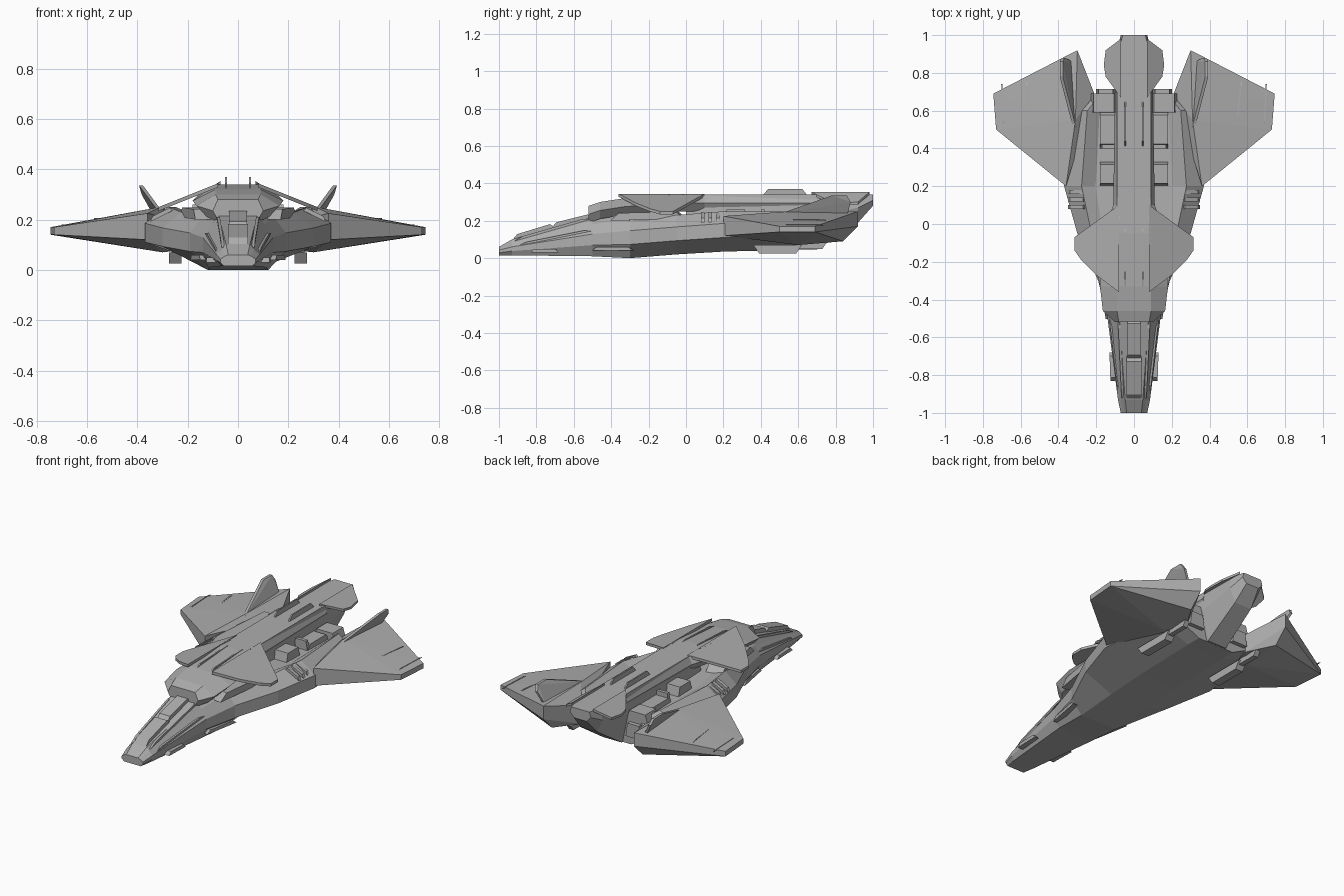
import bpy, bmesh
from mathutils import Vector

cube = bpy.data.objects.get("Cube")
if cube:
    bpy.data.objects.remove(cube, do_unlink=True)

shade = 0.42
grey = bpy.data.materials.new("hull_grey")
grey.use_nodes = True
grey.diffuse_color = (shade, shade, shade, 1)
grey.node_tree.nodes["Principled BSDF"].inputs["Base Color"].default_value = grey.diffuse_color


def finish(name, bm, mirror=False):
    bmesh.ops.recalc_face_normals(bm, faces=bm.faces)
    mesh = bpy.data.meshes.new(name)
    bm.to_mesh(mesh)
    bm.free()
    mesh.materials.append(grey)
    obj = bpy.data.objects.new(name, mesh)
    bpy.context.collection.objects.link(obj)
    if mirror:
        obj.modifiers.new("both_sides", 'MIRROR')


def loft(name, section, stations):
    """Skin symmetric rings; section turns a station into its left half."""
    bm = bmesh.new()
    rings = []
    for y, *sizes in stations:
        half = section(*sizes)
        ring = half + [(-x, z) for x, z in reversed(half)]
        rings.append([bm.verts.new((x, y, z)) for x, z in ring])
    count = len(rings[0])
    for front, back in zip(rings, rings[1:]):
        for i in range(count):
            j = (i + 1) % count
            bm.faces.new((front[i], front[j], back[j], back[i]))
    bm.faces.new(rings[0])
    bm.faces.new(rings[-1])
    finish(name, bm)


def solid(name, corners, mirror=True):
    """Faceted convex block through the given corners."""
    bm = bmesh.new()
    for corner in corners:
        bm.verts.new(corner)
    result = bmesh.ops.convex_hull(bm, input=bm.verts)
    spare = [v for v in result["geom_interior"] if isinstance(v, bmesh.types.BMVert)]
    bmesh.ops.delete(bm, geom=spare, context='VERTS')
    finish(name, bm, mirror)


def sloped_plate(name, outline, slope, thickness):
    """Slab that falls away from the spine roof at a constant slope."""
    corners = []
    for x, y in outline:
        z = spine_roof - (x - spine_half) * slope
        corners += [(x, y, z), (x, y, z - thickness)]
    solid(name, corners)


def bar(name, start, end, width, height, mirror=True):
    """Strip with chamfered ends; a negative height hangs it downward."""
    start, end = Vector(start), Vector(end)
    along = end - start
    inset = along * 0.12
    across = along.cross(Vector((0, 0, 1))).normalized() * width / 2
    rise = Vector((0, 0, height))
    corners = []
    for side in (-across, across):
        corners += [start + side, end + side,
                    start + inset + side + rise, end - inset + side + rise]
    solid(name, corners, mirror)


def hull_section(width, deck, shoulder, keel):
    height = shoulder - keel
    return [(width * .55, deck), (width * .75, shoulder),
            (width, keel + height * .7), (width, keel + height * .35),
            (min(width * .8, .12), keel)]


def head_section(width, roof):
    return [(min(spine_half, width * .8), roof), (width, roof - .045),
            (width * .75, roof - .09)]


def boom_section(width, side, keel):
    return [(width, spine_roof), (width + .01, side), (width * .7, keel)]


spine_roof = .34
spine_half = .09

# Main hull: station, half width, deck, shoulder and keel heights
loft("main_hull", hull_section, [
    (-1, .07, .06, .055, .015),
    (-.93, .085, .1, .08, .015),
    (-.5, .14, .22, .18, .01),
    (-.3, .19, .22, .21, 0),
    (-.05, .3, .22, .23, .02),
    (.2, .37, .21, .25, .035),
    (.6, .33, .2, .25, .045),
    (.69, .23, .2, .2, .045)])

# Raised spine: station, half width and roof height
loft("dorsal_spine", head_section, [
    (-.52, .1, .28),
    (-.46, .165, .3),
    (-.33, .18, .32),
    (-.05, .16, spine_roof),
    (.1, .11, spine_roof),
    (.7, .1, spine_roof)])

# Tail boom: station, half width, side and keel heights
loft("tail_boom", boom_section, [
    (0, .09, .2, .1),
    (.7, .09, .22, .045),
    (.92, .08, .27, .19),
    (1, .06, .31, .28)])

# Drooping plates beside the spine and tail
sloped_plate("spine_wing", [(.08, -.36), (.2, -.27), (.28, -.19), (.315, -.14),
                            (.315, -.07), (.28, -.05), (.08, .1)], .4, .016)
sloped_plate("tail_plate", [(.07, .67), (.15, .78), (.16, .84), (.15, .92), (.07, .98)],
             .65, .014)

# Main wings with a thick root and slanted inner wall
wing_crest = [(.36, .2, .225), (.31, .55, .25), (.3, .92, .25)]
wing_tip = [(x, y, z) for x, y in ((.73, .5), (.745, .69)) for z in (.14, .17)]
wing_belly = [(.36, .2, .12), (.3, .6, .07), (.21, .69, .08), (.3, .84, .09)]
wing_rear = [(.3, .92, .17), (.21, .69, .19)]
solid("wing", wing_crest + wing_tip + wing_belly + wing_rear)
bar("wing_seam_outer", (.69, .52, .175), (.7, .74, .175), .006, .006)
bar("wing_seam_inner", (.545, .55, .2), (.57, .76, .2), .008, .006)

# Outward leaning fins
fin_profile = [(.315, .51, .24), (.34, .66, .265), (.385, .78, .335),
               (.385, .86, .335), (.375, .88, .3), (.33, .86, .22)]
solid("fin", [(x + side, y, z) for x, y, z in fin_profile for side in (-.008, .008)])

# Engine deck machinery between spine and wings
bar("front_deck_block", (.135, .2, .2), (.135, .33, .2), .09, .06)
bar("rear_deck_block", (.135, .4, .2), (.135, .6, .2), .09, .035)
bar("deck_block_lip", (.09, .41, .2), (.18, .41, .2), .02, .06)
bar("engine_shroud", (.09, .64, .19), (.23, .64, .19), .1, .055)
bar("engine_nozzle", (.1, .7, .1), (.2, .7, .1), .03, .08)

# Intake louvres on the shoulders
for step in range(3):
    y = .09 + step * .04
    bar("shoulder_louvre", (.26, y, .235), (.35, y, .19), .02, .018)

# Cockpit canopy, frame rails and nose details
bar("front_canopy", (0, -.93, .095), (0, -.7, .165), .08, .025, False)
bar("rear_canopy", (0, -.72, .16), (0, -.5, .215), .07, .025, False)
bar("canopy_rail", (.06, -.92, .09), (.08, -.5, .21), .012, .014)
bar("cheek_rail", (.08, -.9, .065), (.125, -.5, .145), .012, .012)
bar("cheek_pod", (.105, -.83, .03), (.11, -.68, .03), .04, .02)
bar("side_strake", (.13, -.5, .04), (.17, -.28, .04), .04, .02)
bar("shoulder_step", (.12, -.4, .2), (.18, 0, .21), .1, .04)

# Strips along the spine
bar("rear_spine_rod", (.047, .41, .335), (.047, .65, .335), .008, .035)
bar("front_spine_rod", (.047, -.33, .32), (.047, 0, .335), .008, .01)
bar("spine_edge_strip", (.11, -.33, .32), (.075, .07, .335), .008, .01)

# Landing skids under the wings
bar("skid", (.25, .36, .07), (.25, .62, .07), .05, -.045)
bar("skid_tail", (.25, .58, .08), (.25, .75, .08), .03, -.03)
